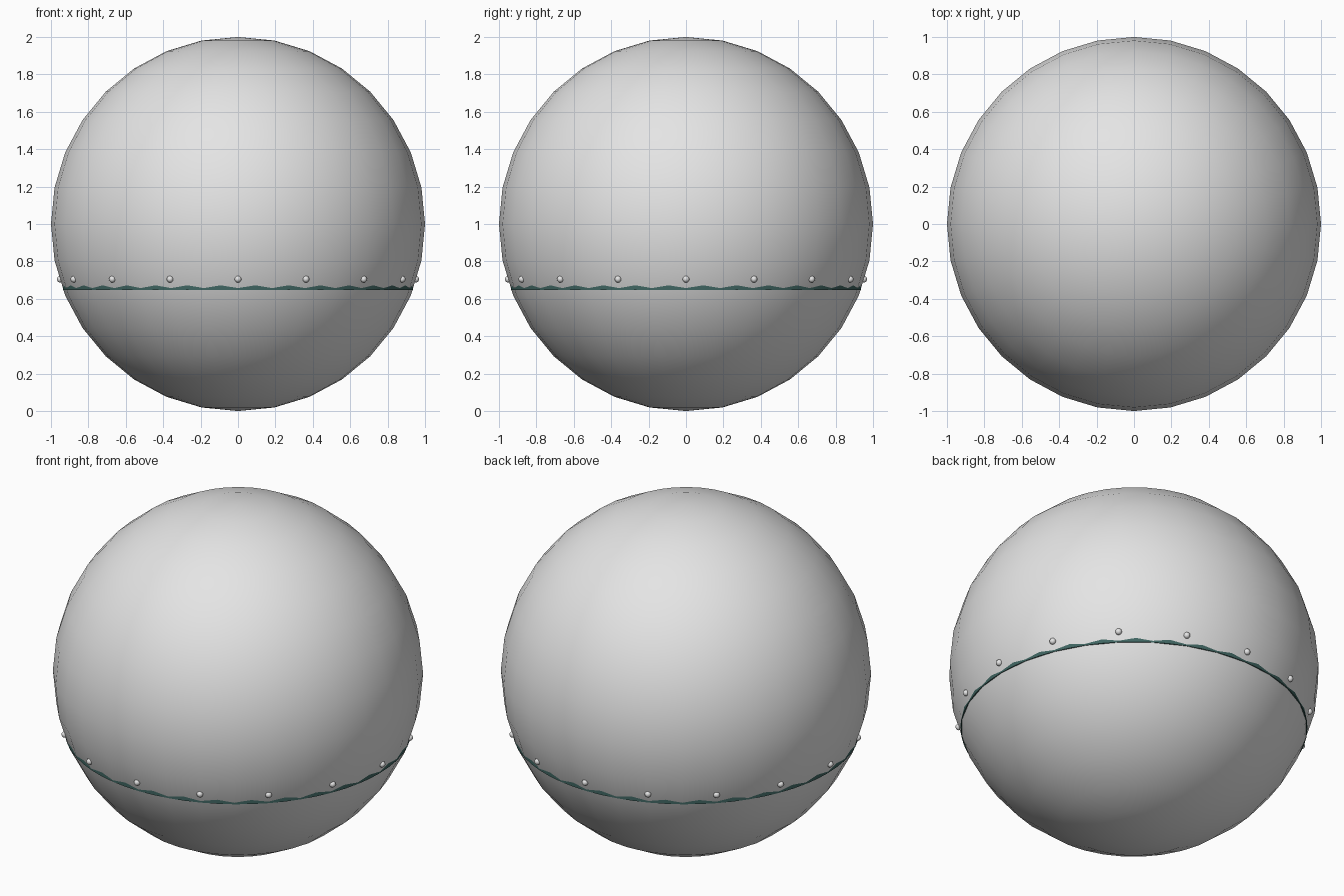
import bpy
from math import cos, sin, tau

if "Cube" in bpy.data.objects:
    bpy.data.objects.remove(bpy.data.objects["Cube"], do_unlink=True)


def make_material(name, rgb):
    mat = bpy.data.materials.new(name)
    mat.use_nodes = True
    color = (*rgb, 1.0)
    mat.diffuse_color = color
    mat.node_tree.nodes["Principled BSDF"].inputs["Base Color"].default_value = color
    return mat


def finish(name, mat):
    obj = bpy.context.object
    obj.name = name
    obj.data.materials.append(mat)
    bpy.ops.object.shade_smooth_by_angle()
    return obj


pale_grey = make_material("pale_grey", (0.78, 0.78, 0.78))
dark_teal = make_material("dark_teal", (0.05, 0.13, 0.12))

# Main globe
bpy.ops.mesh.primitive_uv_sphere_add(segments=32, ring_count=16, radius=1, location=(0, 0, 1))
finish("globe", pale_grey)

# Thin band that emerges just below the studs
BAND_BOTTOM, BAND_TOP = 0.648, 0.69
bpy.ops.mesh.primitive_cylinder_add(
    vertices=64, radius=0.936, depth=BAND_TOP - BAND_BOTTOM,
    location=(0, 0, (BAND_TOP + BAND_BOTTOM) / 2))
finish("band", dark_teal)

# Ring of small round studs above the band
STUDS = 16
for i in range(STUDS):
    a = tau * i / STUDS
    bpy.ops.mesh.primitive_uv_sphere_add(
        segments=12, ring_count=8, radius=0.018,
        location=(0.95 * cos(a), 0.95 * sin(a), 0.705))
    finish(f"stud_{i + 1}", pale_grey)
